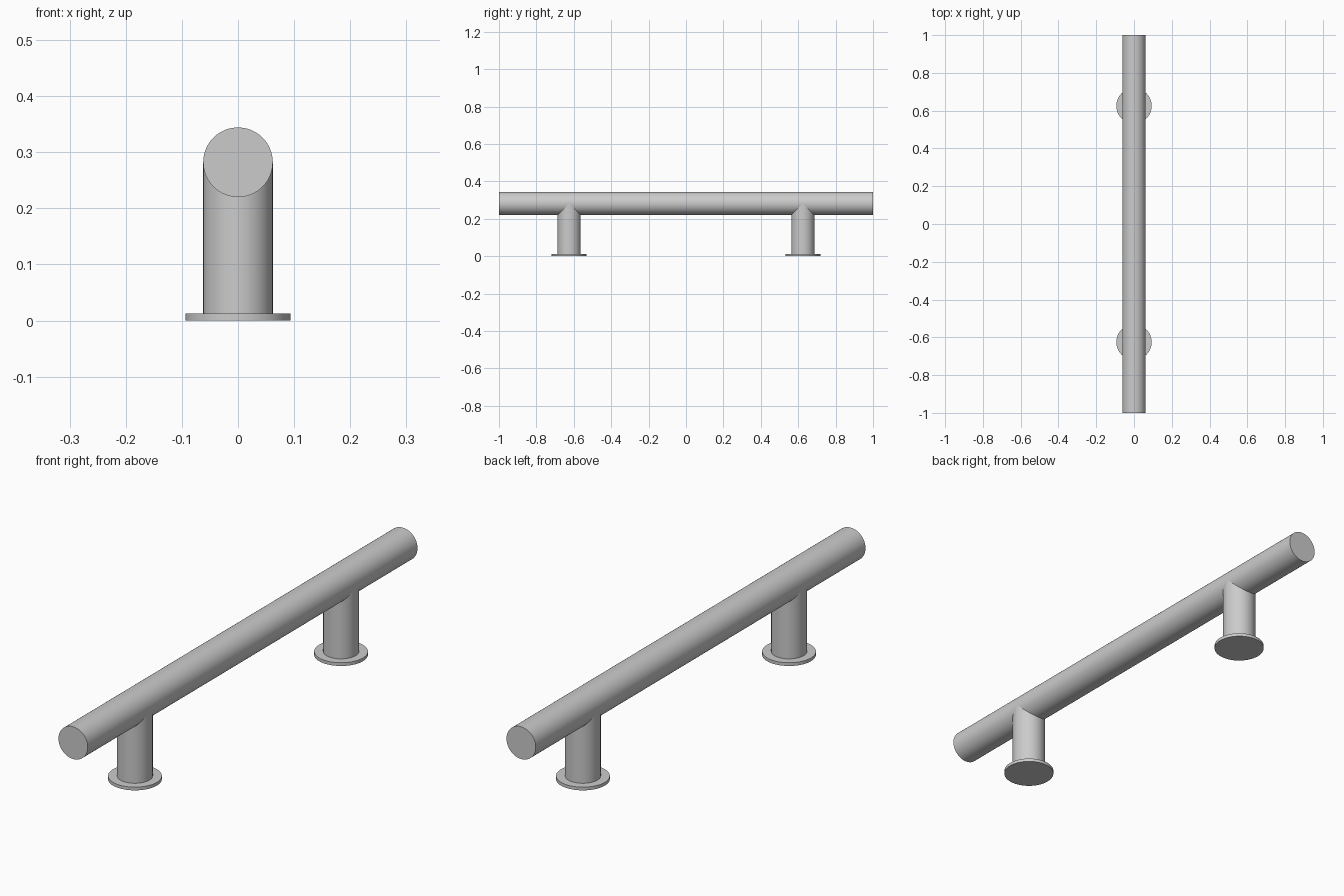
import bpy
from math import radians

if "Cube" in bpy.data.objects:
    bpy.data.objects.remove(bpy.data.objects["Cube"])

BAR_R = 0.062
BAR_Z = 0.282
BASE_R = 0.0935
BASE_H = 0.0125
POST_Y = 0.625


def cylinder(name, radius, depth, location, rotation=(0, 0, 0)):
    bpy.ops.mesh.primitive_cylinder_add(
        vertices=96, radius=radius, depth=depth, location=location, rotation=rotation)
    obj = bpy.context.object
    obj.name = name
    bpy.ops.object.shade_smooth_by_angle(angle=radians(30))
    return obj


# Long horizontal bar
cylinder("grip_bar", BAR_R, 2.0, (0, 0, BAR_Z), (radians(90), 0, 0))

# Posts run up to the bar's axis, each standing on a thin round base
for side, y in (("front", -POST_Y), ("back", POST_Y)):
    cylinder(side + "_base", BASE_R, BASE_H, (0, y, BASE_H / 2))
    cylinder(side + "_post", BAR_R, BAR_Z - BASE_H, (0, y, (BAR_Z + BASE_H) / 2))
